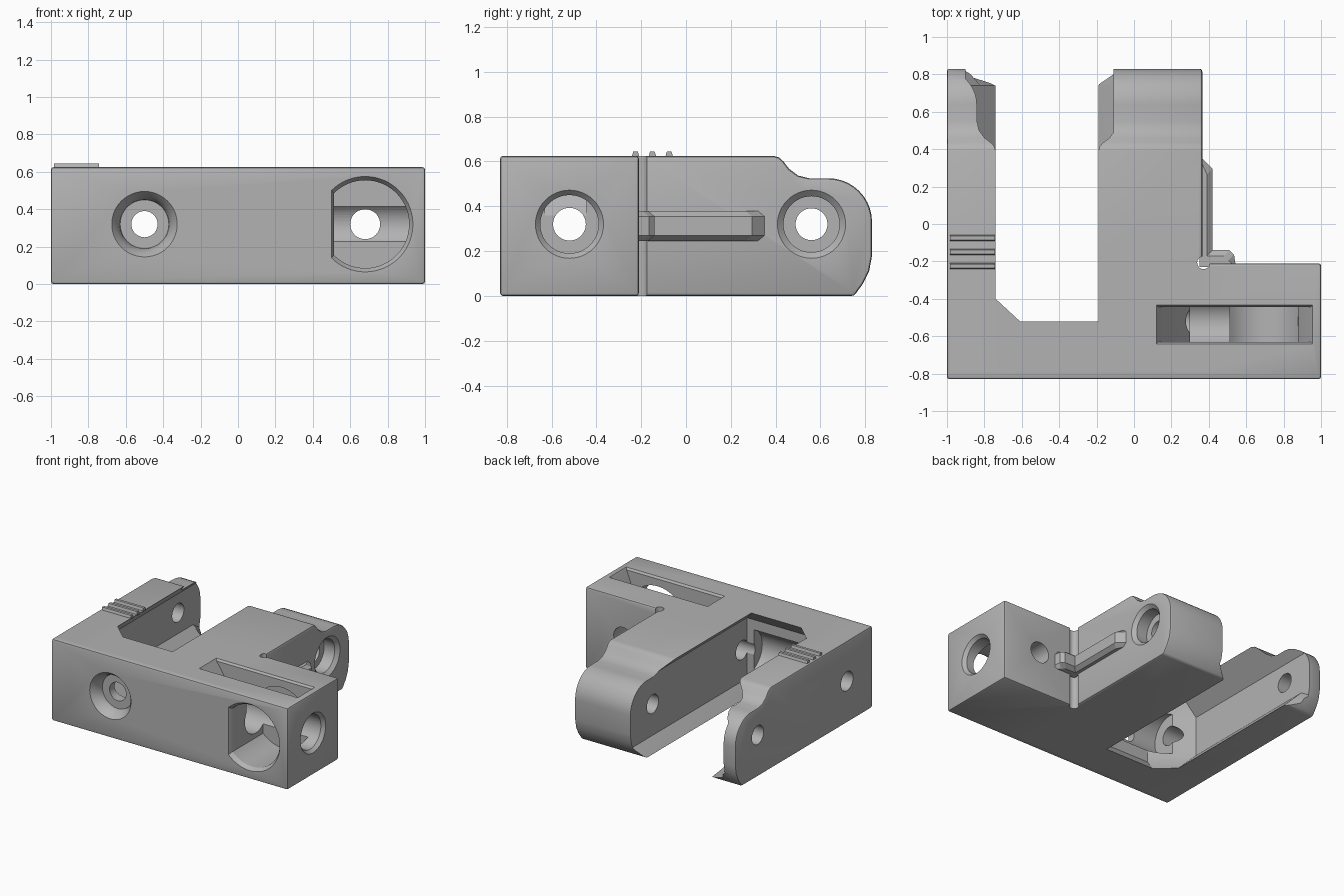
import bpy, bmesh, math
from mathutils import Vector

if "Cube" in bpy.data.objects:
    bpy.data.objects.remove(bpy.data.objects["Cube"])

grey = bpy.data.materials.new("mid grey")
grey.diffuse_color = (0.45, 0.45, 0.45, 1)
grey.use_nodes = True
grey.node_tree.nodes["Principled BSDF"].inputs["Base Color"].default_value = grey.diffuse_color


def loft(name, rings):
    """Closed solid through rings with equal point counts."""
    bm = bmesh.new()
    vs = [[bm.verts.new(p) for p in r] for r in rings]
    n = len(vs[0])
    for a, b in zip(vs, vs[1:]):
        for i in range(n):
            j = (i + 1) % n
            bm.faces.new((a[i], a[j], b[j], b[i]))
    bm.faces.new(vs[0][::-1])
    bm.faces.new(vs[-1])
    bmesh.ops.recalc_face_normals(bm, faces=bm.faces)
    me = bpy.data.meshes.new(name)
    bm.to_mesh(me)
    bm.free()
    me.materials.append(grey)
    ob = bpy.data.objects.new(name, me)
    bpy.context.collection.objects.link(ob)
    return ob


def box(name, x0, x1, y0, y1, z0, z1):
    return loft(name, [[(x0, y0, z), (x1, y0, z), (x1, y1, z), (x0, y1, z)] for z in (z0, z1)])


def turned(name, axis, c, steps, start=-math.pi, end=math.pi, n=48):
    """Stack of (position, radius) circles along x, y or z; c is the other two coordinates."""
    rings = []
    for t, r in steps:
        ring = []
        for i in range(n):
            full = end - start > 6.2
            a = start + (end - start) * i / (n if full else n - 1)
            u, v = c[0] + r * math.cos(a), c[1] + r * math.sin(a)
            ring.append({'x': (t, u, v), 'y': (u, t, v), 'z': (u, v, t)}[axis])
        rings.append(ring)
    return loft(name, rings)


def apply(ob, kind, **props):
    m = ob.modifiers.new(kind, kind)
    for k, v in props.items():
        setattr(m, k, v)
    bpy.context.view_layer.objects.active = ob
    bpy.ops.object.modifier_apply(modifier=m.name)


def combine(ob, other, op):
    apply(ob, 'BOOLEAN', object=other, operation=op, solver='EXACT')
    bpy.data.objects.remove(other)


def bevel(ob, w=0.014):
    apply(ob, 'BEVEL', width=w, segments=2, limit_method='ANGLE', angle_limit=math.radians(40))


# Front bar and the two arms with rounded knuckles
body = box("clamp_body", -1, 1, -0.83, -0.21, 0, 0.625)
bevel(body)
profile = [(-0.8, 0), (0.75, 0), (0.79, 0.055), (0.817, 0.11), (0.83, 0.18)]
profile += [(0.635 + 0.195 * math.cos(a), 0.33 + 0.195 * math.sin(a))
            for a in (math.radians(9 * i) for i in range(11))]
profile += [(0.55, 0.525), (0.50, 0.537), (0.46, 0.567), (0.435, 0.6), (0.415, 0.618),
            (0.39, 0.625), (-0.8, 0.625)]
for name, x0, x1 in (("left_arm", -1, -0.7), ("right_arm", -0.25, 0.365)):
    arm = loft(name, [[(x, y, z) for y, z in profile] for x in (x0, x1)])
    bevel(arm)
    combine(body, arm, 'UNION')

# Undercut channel between the arms
outline = [(-0.74, -0.4), (-0.61, -0.52), (-0.19, -0.52), (-0.19, 0.745), (-0.11, 0.8),
           (-0.11, 1), (-0.9, 1), (-0.9, 0.83), (-0.74, 0.74)]


def channel_ring(z, d):
    ring = []
    for x, y in outline:
        if x <= -0.74:
            x = min(x, -0.74 - d)
        elif x > -0.3:
            x = max(x, -0.19 + min(d, 0.08))
        if y < -0.5:
            y -= min(d, 0.06)
        ring.append((x, y, z))
    return ring


channel = loft("channel_cutter", [channel_ring(z, d) for z, d in (
    (-0.1, 0), (0, 0), (0.08, 0.08), (0.16, 0.16), (0.465, 0.16), (0.545, 0.08), (0.625, 0), (0.7, 0))])
combine(body, channel, 'DIFFERENCE')

# Bores, counterbores and the relief hole at the inner corner
cuts = [
    ('x', (-0.52, 0.32), [(-1.1, 0.073), (0.4, 0.073)]),
    ('x', (-0.52, 0.32), [(0.3, 0.13), (0.975, 0.13), (1.0, 0.152), (1.1, 0.152)]),
    ('x', (-0.52, 0.32), [(-0.76, 0.16), (-0.17, 0.16)]),
    ('x', (0.56, 0.32), [(-1.1, 0.071), (0.5, 0.071)]),
    ('x', (0.56, 0.32), [(0.25, 0.125), (0.34, 0.125), (0.365, 0.152), (0.5, 0.152)]),
    ('y', (-0.5, 0.32), [(-0.9, 0.18), (-0.83, 0.175), (-0.80, 0.15), (-0.76, 0.133), (-0.74, 0.13)]),
    ('y', (-0.5, 0.32), [(-0.8, 0.07), (-0.4, 0.07)]),
    ('y', (0.68, 0.32), [(-0.6, 0.08), (0.0, 0.08)]),
    ('z', (0.372, -0.207), [(-0.1, 0.034), (0.7, 0.034)]),
]
for axis, c, steps in cuts:
    combine(body, turned("bore_cutter", axis, c, steps), 'DIFFERENCE')

# Round knob pocket with a flat left side, and the tapered slot above it
pocket = turned("pocket_cutter", 'y', (0.68, 0.32),
                [(-0.9, 0.255), (-0.83, 0.255), (-0.80, 0.235), (-0.43, 0.235)],
                math.radians(-135), math.radians(135))
combine(body, pocket, 'DIFFERENCE')
slot = loft("slot_cutter", [
    [(x0, -0.63 - f, z), (x1, -0.63 - f, z), (x1, -0.445 + f, z), (x0, -0.445 + f, z)]
    for x0, x1, f, z in ((0.32, 0.83, 0, 0.33), (0.13, 0.945, 0, 0.61), (0.12, 0.955, 0.012, 0.626),
                         (0.12, 0.955, 0.012, 0.7))])
combine(body, slot, 'DIFFERENCE')

# L-shaped rib along the right arm and the back of the bar
def rib_ring(z, k):
    return [(0.35, -0.23, z), (0.545, -0.23, z), (0.535 - k, -0.165 - k, z), (0.51 - k, -0.14 - k, z),
            (0.42 - k, -0.14 - k, z), (0.42 - k, 0.295 - k, z), (0.365, 0.35 - k, z), (0.35, 0.35 - k, z)]


rib = loft("side_rib", [rib_ring(0.245, 0.03), rib_ring(0.27, 0), rib_ring(0.355, 0), rib_ring(0.38, 0.03)])

# Three grip ridges on the left arm
ridges = []
for y in (-0.225, -0.15, -0.075):
    ridges.append(loft("grip_ridge", [
        [(x, y - 0.019, 0.615), (x, y + 0.019, 0.615), (x, y + 0.01, 0.645), (x, y - 0.01, 0.645)]
        for x in (-0.985, -0.742)]))

# Smooth shading with sharp edges kept
bpy.ops.object.select_all(action='DESELECT')
body.select_set(True)
bpy.context.view_layer.objects.active = body
bpy.ops.object.shade_smooth_by_angle(angle=math.radians(30))
